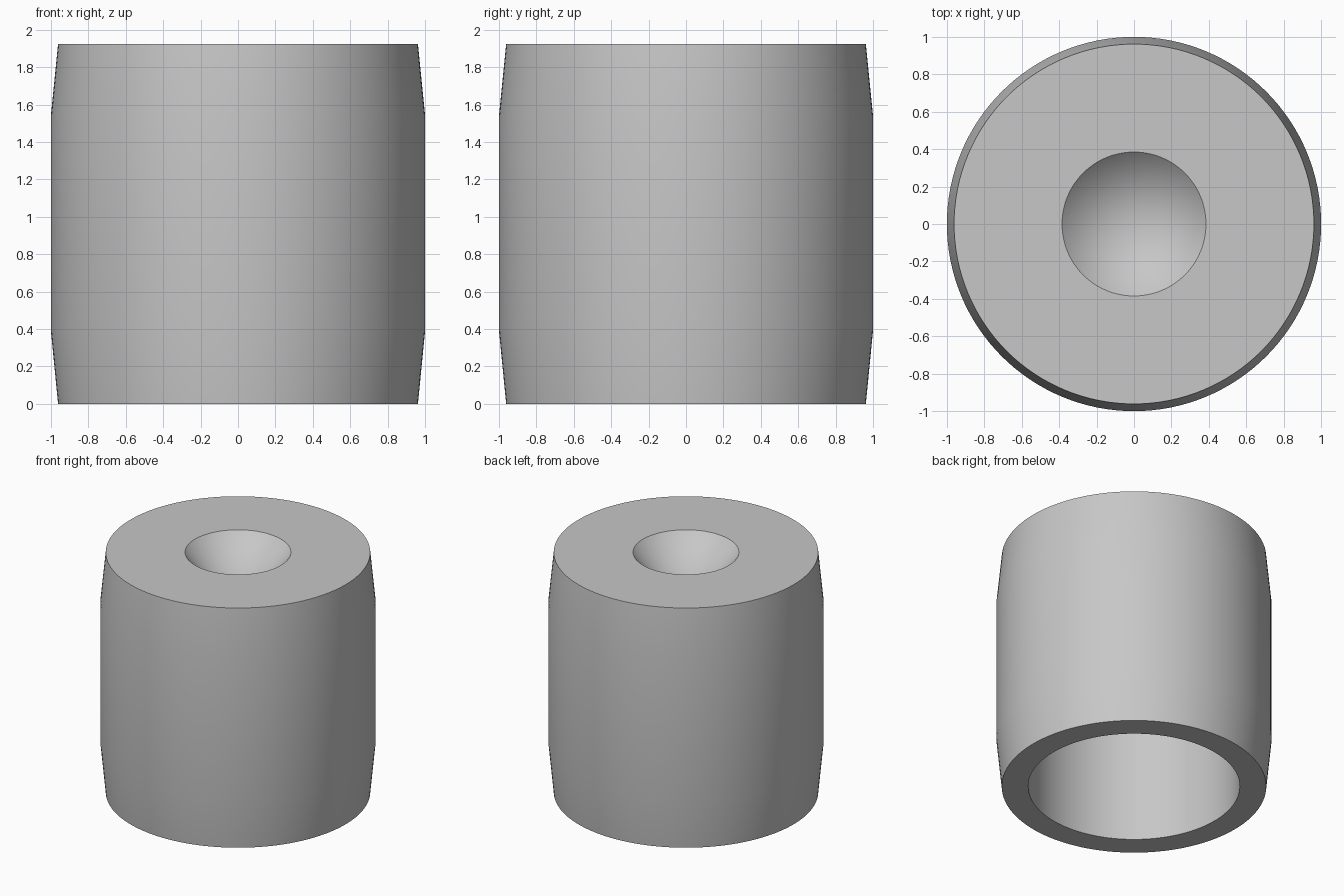
import bpy
import bmesh
import math

cube = bpy.data.objects.get("Cube")
if cube:
    bpy.data.objects.remove(cube, do_unlink=True)

UNIT = 1 / 26      # one design unit; the body's widest radius is 26
HEIGHT = 50
TAPER = 10         # height of the tapered band at each end
BORE_DEPTH = 30
SEGMENTS = 128

# Plain grey material
grey = bpy.data.materials.new("light grey")
grey.use_nodes = True
colour = (0.57, 0.57, 0.57, 1)
grey.diffuse_color = colour
grey.node_tree.nodes["Principled BSDF"].inputs["Base Color"].default_value = colour

# Half section: conical dimple, top, tapered wall, rim, blind bore
profile = [
    (0, HEIGHT - TAPER),
    (10, HEIGHT),
    (25, HEIGHT),
    (26, HEIGHT - TAPER),
    (26, TAPER + 0.2),
    (25, 0),
    (20, 0),
    (20, BORE_DEPTH),
    (0, BORE_DEPTH),
]

# Turn the section around the vertical axis
bm = bmesh.new()
verts = [bm.verts.new((r * UNIT, 0, z * UNIT)) for r, z in profile]
edges = [bm.edges.new(pair) for pair in zip(verts, verts[1:])]
bmesh.ops.spin(bm, geom=verts + edges, cent=(0, 0, 0), axis=(0, 0, 1),
               angle=math.tau, steps=SEGMENTS, use_merge=False)
bmesh.ops.remove_doubles(bm, verts=bm.verts, dist=0.0001)
bmesh.ops.recalc_face_normals(bm, faces=bm.faces)

mesh = bpy.data.meshes.new("hollow_body")
bm.to_mesh(mesh)
bm.free()
mesh.materials.append(grey)
body = bpy.data.objects.new("hollow_body", mesh)
bpy.context.collection.objects.link(body)

# Smooth the round walls, keep the rims sharp
bpy.ops.object.select_all(action="DESELECT")
body.select_set(True)
bpy.context.view_layer.objects.active = body
bpy.ops.object.shade_smooth_by_angle(angle=math.radians(30))
